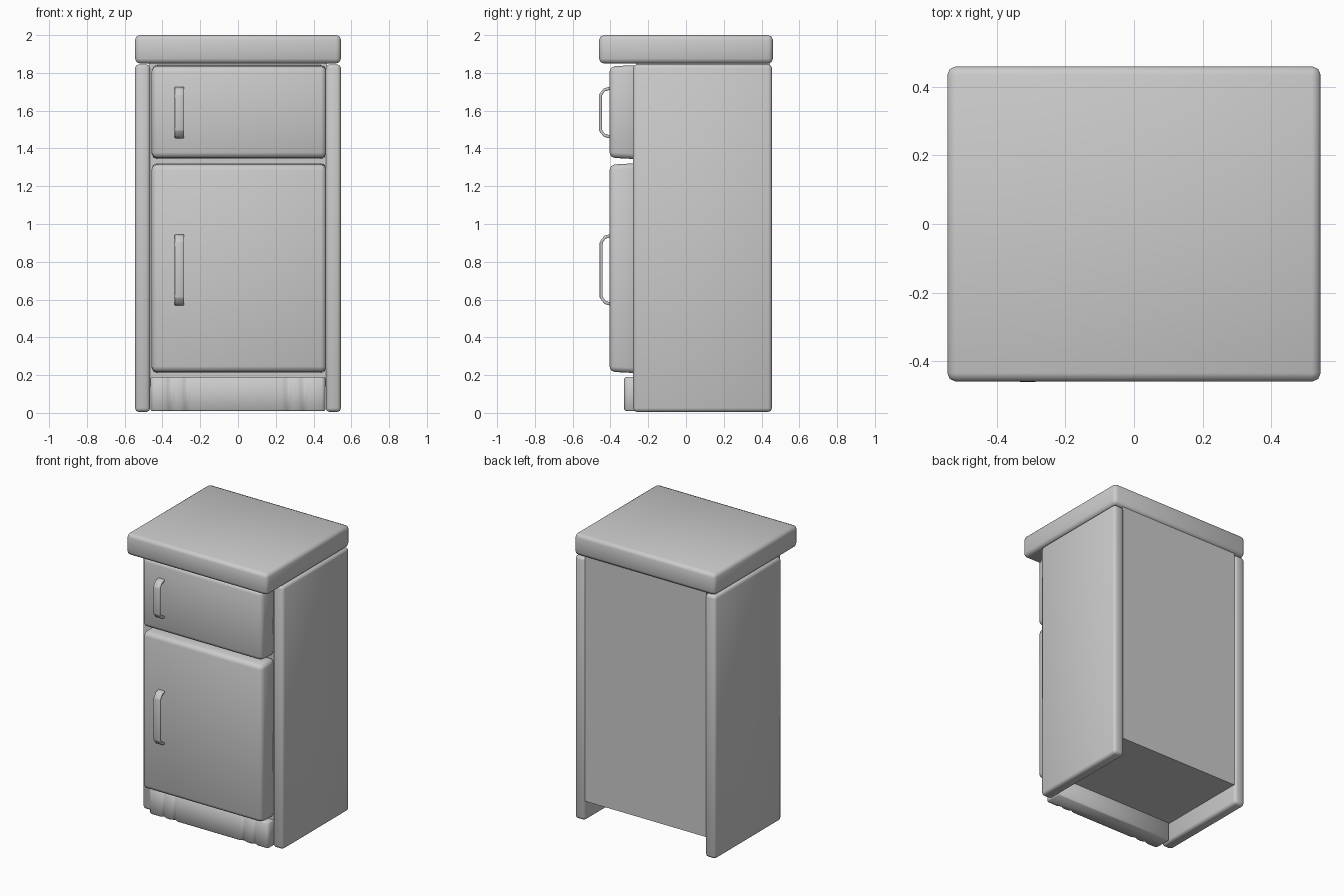
import bpy, bmesh
from mathutils import Vector

cube = bpy.data.objects.get("Cube")
if cube:
    bpy.data.objects.remove(cube, do_unlink=True)

grey = bpy.data.materials.new("soft grey")
grey.use_nodes = True
tone = (0.6, 0.6, 0.6, 1)
grey.diffuse_color = tone
grey.node_tree.nodes["Principled BSDF"].inputs["Base Color"].default_value = tone


def finish(name, bm, bevel=0.0, segments=2, smooth=True):
    """Turn a bmesh into a grey object with softly bevelled edges."""
    if bevel:
        bmesh.ops.bevel(bm, geom=bm.edges[:], offset=bevel, segments=segments,
                        profile=0.5, affect='EDGES', clamp_overlap=True)
    bmesh.ops.recalc_face_normals(bm, faces=bm.faces)
    for f in bm.faces:
        f.smooth = smooth
    mesh = bpy.data.meshes.new(name)
    bm.to_mesh(mesh)
    bm.free()
    mesh.materials.append(grey)
    obj = bpy.data.objects.new(name, mesh)
    bpy.context.collection.objects.link(obj)
    return obj


def box(name, x, y, z, bevel=0.0, segments=2, front_inset=0.0):
    """Box from ranges; front_inset draws the top and bottom in at the front."""
    bm = bmesh.new()
    bmesh.ops.create_cube(bm, size=1)
    for v in bm.verts:
        inset = front_inset if v.co.y < 0 else 0
        c = [r[1] if k > 0 else r[0] for k, r in zip(v.co, (x, y, z))]
        c[2] -= inset if v.co.z > 0 else -inset
        v.co = c
    return finish(name, bm, bevel, segments, smooth=bevel > 0)


def prism(name, points, sweep, bevel=0.0):
    """Extrude a closed outline along a vector."""
    bm = bmesh.new()
    face = bm.faces.new([bm.verts.new(p) for p in points])
    out = bmesh.ops.extrude_face_region(bm, geom=[face])
    bmesh.ops.translate(bm, vec=Vector(sweep),
                        verts=[g for g in out["geom"] if isinstance(g, bmesh.types.BMVert)])
    return finish(name, bm, bevel, 1)


def handle(name, low, high, front, x=(-0.335, -0.285), thick=0.016):
    """Flat strap bent into a bracket."""
    outer = [(-0.39, low), (front + 0.025, low + 0.012), (front, low + 0.045),
             (front, high - 0.045), (front + 0.025, high - 0.012), (-0.39, high)]
    t = thick
    inner = [(-0.39, high - t), (front + 0.03, high - 0.012 - t), (front + t, high - 0.05),
             (front + t, low + 0.05), (front + 0.03, low + 0.012 + t), (-0.39, low + t)]
    obj = prism(name, [(x[0], y, z) for y, z in outer + inner], (x[1] - x[0], 0, 0), 0.003)
    return obj


# Worktop and side panels
box("worktop", (-0.545, 0.545), (-0.46, 0.46), (1.85, 2.0), 0.025)
for side, s in (("left", 1), ("right", -1)):
    box(side + "_side_panel", sorted((s * 0.465, s * 0.545)), (-0.28, 0.455), (0.005, 1.845), 0.02)

# Cabinet body between the panels
box("cabinet_body", (-0.47, 0.47), (-0.265, 0.445), (0.14, 1.855))

# Doors
box("upper_door", (-0.457, 0.467), (-0.405, -0.255), (1.343, 1.842), 0.028, front_inset=0.008)
box("lower_door", (-0.457, 0.467), (-0.405, -0.255), (0.21, 1.322), 0.028, front_inset=0.008)

# Handles
handle("upper_handle", 1.45, 1.73, -0.461)
handle("lower_handle", 0.565, 0.95, -0.457)

# Plinth with shallow vertical flutes near both ends
front = [(-0.463, -0.31), (-0.45, -0.327)]
for centre in (-0.31, 0.31):
    for flute in (centre - 0.045, centre + 0.04):
        front += [(flute - 0.025, -0.327), (flute, -0.315), (flute + 0.025, -0.327)]
front += [(0.45, -0.327), (0.463, -0.31)]
outline = front + [(0.463, -0.2), (-0.463, -0.2)]
plinth = prism("plinth", [(px, py, 0.01) for px, py in outline], (0, 0, 0.18), 0.007)

# Keep the straight cut corners crisp on the thin parts
bpy.ops.object.select_all(action='DESELECT')
for name in ("plinth", "upper_handle", "lower_handle", "cabinet_body"):
    bpy.data.objects[name].select_set(True)
bpy.context.view_layer.objects.active = plinth
bpy.ops.object.shade_smooth_by_angle(angle=0.9)
